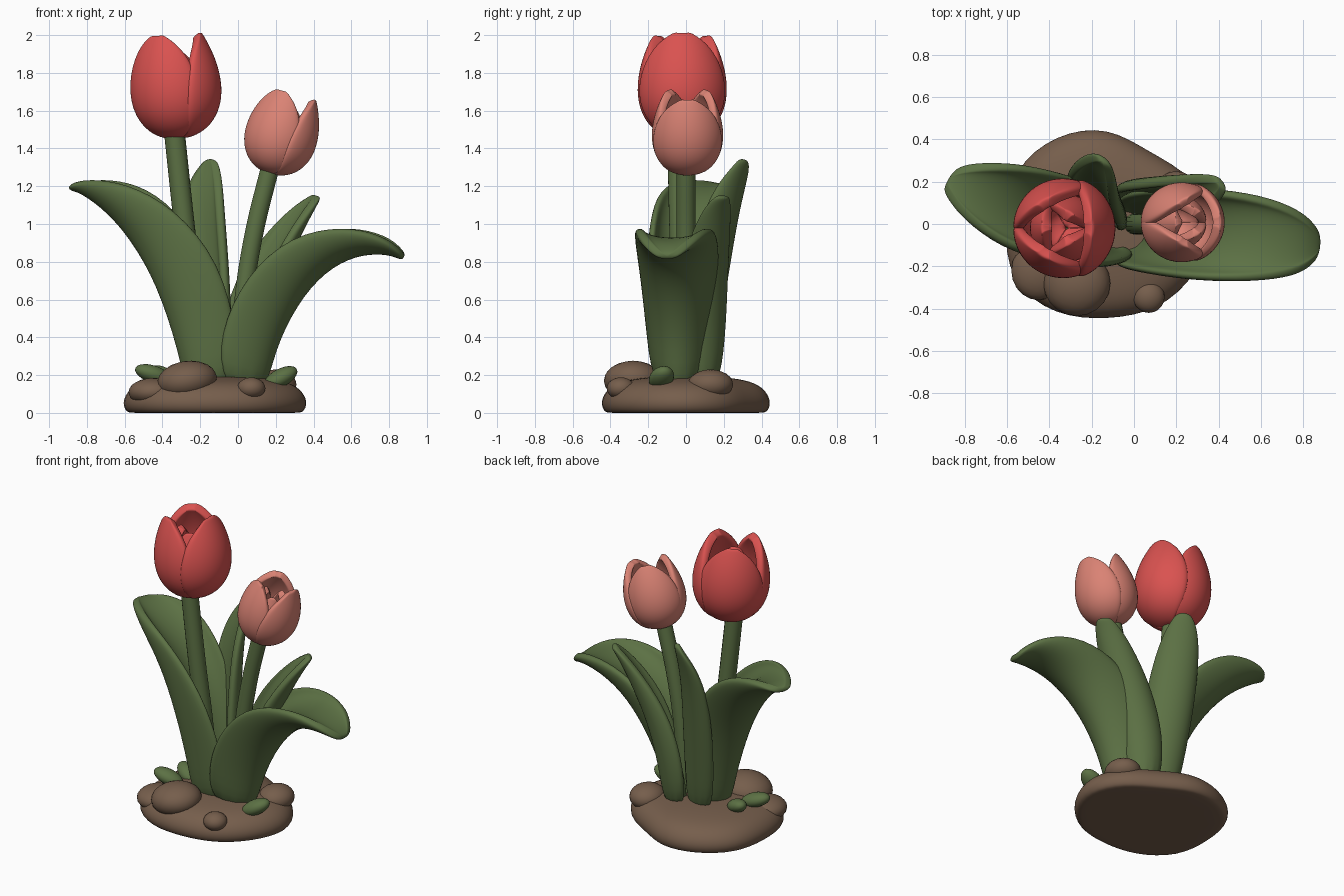
import bpy, bmesh, math
from mathutils import Vector, Matrix, Euler

if "Cube" in bpy.data.objects:
    bpy.data.objects.remove(bpy.data.objects["Cube"])


def material(name, rgb):
    m = bpy.data.materials.new(name)
    m.diffuse_color = (*rgb, 1)
    m.use_nodes = True
    m.node_tree.nodes["Principled BSDF"].inputs["Base Color"].default_value = m.diffuse_color
    return m


RED = material("petal red", (0.70, 0.085, 0.08))
PINK = material("petal pink", (0.70, 0.225, 0.175))
GREEN = material("leaf green", (0.107, 0.165, 0.058))
BROWN = material("soil brown", (0.18, 0.112, 0.072))


def finish(name, bm, mat, subsurf=0, thick=0):
    bmesh.ops.recalc_face_normals(bm, faces=bm.faces)
    me = bpy.data.meshes.new(name)
    bm.to_mesh(me)
    bm.free()
    for p in me.polygons:
        p.use_smooth = True
    me.materials.append(mat)
    ob = bpy.data.objects.new(name, me)
    bpy.context.collection.objects.link(ob)
    if thick:
        s = ob.modifiers.new("thickness", 'SOLIDIFY')
        s.thickness, s.offset = thick, 0
    if subsurf:
        s = ob.modifiers.new("smooth", 'SUBSURF')
        s.levels = s.render_levels = subsurf
    return ob


def sheet(name, rows, mat, thick, closed=False):
    """Skin rows of points into a thick, rounded sheet (or a closed solid)."""
    bm = bmesh.new()
    vs = [[bm.verts.new(p) for p in r] for r in rows]
    n = len(vs[0])
    for a, b in zip(vs, vs[1:]):
        for i in range(n if closed else n - 1):
            j = (i + 1) % n
            bm.faces.new((a[i], a[j], b[j], b[i]))
    if closed:
        bm.faces.new(vs[0])
        bm.faces.new(vs[-1])
    return finish(name, bm, mat, 2, thick)


# Leaves: solid troughs from midrib rows of x, y, z, half width, depth; facing turns az0 to az1
def leaf(name, az0, az1, rib):
    pts = [Vector(r[:3]) for r in rib]
    last = len(rib) - 1
    rows = []
    for i, (x, y, z, w, d) in enumerate(rib):
        a = math.radians(az0 + (az1 - az0) * i / last)
        side = Vector((-math.sin(a), math.cos(a), 0))
        t = pts[min(i + 1, last)] - pts[max(i - 1, 0)]
        inward = t.cross(side).normalized()
        fill = .3 + .45 * i / last
        outer, inner = [], []
        for k in range(-4, 5):
            s, c = math.sin(k * math.pi / 8), math.cos(k * math.pi / 8)
            outer.append(pts[i] + side * (w + .015) * s + inward * (d * (1 - c) - .02 * c))
            inner.append(pts[i] + side * (w - min(.025, w * .5)) * s
                         + inward * (d * (1 - c + fill * c) + .015))
        rows.append(outer + inner[::-1])
    return sheet(name, rows, GREEN, 0, True)


leaf("large_leaf_right", -5, -5, [
    (.13, -.05, .08, .13, .21), (.18, -.05, .33, .17, .28), (.30, -.05, .58, .20, .28),
    (.45, -.06, .76, .215, .23), (.62, -.07, .85, .20, .14), (.77, -.09, .86, .15, .07),
    (.845, -.10, .84, .085, .025), (.88, -.10, .825, .035, 0)])
leaf("large_leaf_left", 203, 148, [
    (-.25, -.09, .08, .13, .20), (-.30, -.08, .33, .155, .28), (-.415, -.05, .68, .19, .32),
    (-.56, .03, .93, .21, .27), (-.69, .10, 1.08, .20, .18), (-.80, .165, 1.165, .13, .075),
    (-.85, .20, 1.19, .075, .02), (-.88, .21, 1.195, .035, 0)])
leaf("tall_back_leaf", 60, 50, [
    (-.11, .09, .1, .11, .08), (-.12, .13, .4, .14, .10), (-.14, .18, .75, .15, .10),
    (-.155, .225, 1.03, .135, .08), (-.155, .265, 1.2, .105, .045), (-.15, .295, 1.3, .06, .01),
    (-.145, .30, 1.345, .02, 0)])
leaf("back_right_leaf", 38, 38, [
    (.06, .12, .1, .10, .10), (.09, .14, .4, .14, .13), (.17, .15, .68, .14, .13),
    (.27, .165, .90, .115, .09), (.355, .18, 1.06, .08, .04), (.40, .19, 1.13, .045, .01),
    (.41, .195, 1.15, .02, 0)])


# Stems
def stem(name, pts, radius):
    cu = bpy.data.curves.new(name, 'CURVE')
    cu.dimensions = '3D'
    cu.bevel_depth, cu.bevel_resolution, cu.use_fill_caps = radius, 5, True
    sp = cu.splines.new('BEZIER')
    sp.bezier_points.add(len(pts) - 1)
    for bp, p in zip(sp.bezier_points, pts):
        bp.co = p
        bp.handle_left_type = bp.handle_right_type = 'AUTO'
    cu.materials.append(GREEN)
    ob = bpy.data.objects.new(name, cu)
    bpy.context.collection.objects.link(ob)
    bpy.ops.object.select_all(action='DESELECT')
    ob.select_set(True)
    bpy.context.view_layer.objects.active = ob
    bpy.ops.object.convert(target='MESH')
    bpy.ops.object.shade_smooth_by_angle(angle=math.radians(50))


stem("red_stem", [(-.2, -.01, .1), (-.24, -.02, .6), (-.285, -.035, 1.0), (-.335, -.045, 1.47)], .055)
stem("pink_stem", [(0, 0, .1), (.03, 0, .6), (.085, 0, .95), (.17, 0, 1.3)], .05)

# Tulip petals: height fraction, radius, half angle in degrees
PETAL = [(0, .003, 60), (.015, .07, 62), (.08, .14, 65), (.22, .196, 68), (.4, .219, 68),
         (.6, .212, 64), (.78, .185, 55), (.9, .158, 40), (.97, .14, 23), (1, .13, 10)]


def flower(name, mat, origin, tilt, size):
    m = (Matrix.Translation(origin) @ Matrix.Rotation(math.radians(tilt), 4, 'Y')
         @ Matrix.Scale(size, 4))
    for layer, az0, height in (("outer", 0, .52), ("inner", 60, .42)):
        for k in range(3):
            # the right-hand outer petal wraps over the other two
            rs, wide = (1.04, 1.12) if k == 0 else (.985, 1)
            rows = []
            for t, r, half in PETAL:
                if layer == "inner":
                    rs, wide = .74 - .25 * t, 1
                row = []
                for i in range(-4, 5):
                    a = math.radians(az0 + 120 * k + half * wide * i / 4)
                    row.append(m @ Vector((r * rs * math.cos(a), r * rs * math.sin(a), height * t)))
                rows.append(row)
            sheet(f"{name}_{layer}_petal_{k + 1}", rows, mat, .055 * size)


flower("red_tulip", RED, (-.318, -.02, 1.475), -4, 1)
flower("pink_tulip", PINK, (.172, .008, 1.285), 16, .8)

# Soil mound
OUTLINE = [.49, .44, .37, .44, .47, .50, .47, .52, .48, .43, .45, .46]
rows = []
for f, z in ((.93, 0), (1.02, 0), (1.07, .05), (1.02, .11), (.88, .16), (.6, .185), (.25, .195)):
    rows.append([(-.12 + r * f * math.cos(i * math.pi / 6), r * f * math.sin(i * math.pi / 6), z)
                 for i, r in enumerate(OUTLINE)])
sheet("soil_mound", rows, BROWN, 0, True)


# Rounded lumps and sprouts
def blob(name, mat, loc, size, rot=(0, 0, 0)):
    bm = bmesh.new()
    m = (Matrix.Translation(loc) @ Euler([math.radians(r) for r in rot]).to_matrix().to_4x4()
         @ Matrix.Diagonal((*size, 1)))
    bmesh.ops.create_icosphere(bm, subdivisions=3, radius=1, matrix=m)
    finish(name, bm, mat)


blob("front_stone", BROWN, (-.27, -.28, .17), (.16, .155, .105), (0, -8, 0))
blob("small_stone", BROWN, (.07, -.345, .13), (.075, .075, .058))
blob("right_stone", BROWN, (.2, .13, .15), (.11, .12, .08))
blob("left_lump", BROWN, (-.45, -.22, .11), (.13, .14, .075))
blob("back_lump", BROWN, (-.2, .29, .1), (.17, .12, .06))
blob("right_sprout", GREEN, (.225, -.13, .185), (.1, .065, .048), (0, -28, 15))
blob("left_sprout_a", GREEN, (-.45, -.11, .205), (.1, .06, .046), (0, 18, 10))
blob("left_sprout_b", GREEN, (-.4, .02, .2), (.09, .055, .044), (0, 22, -30))
